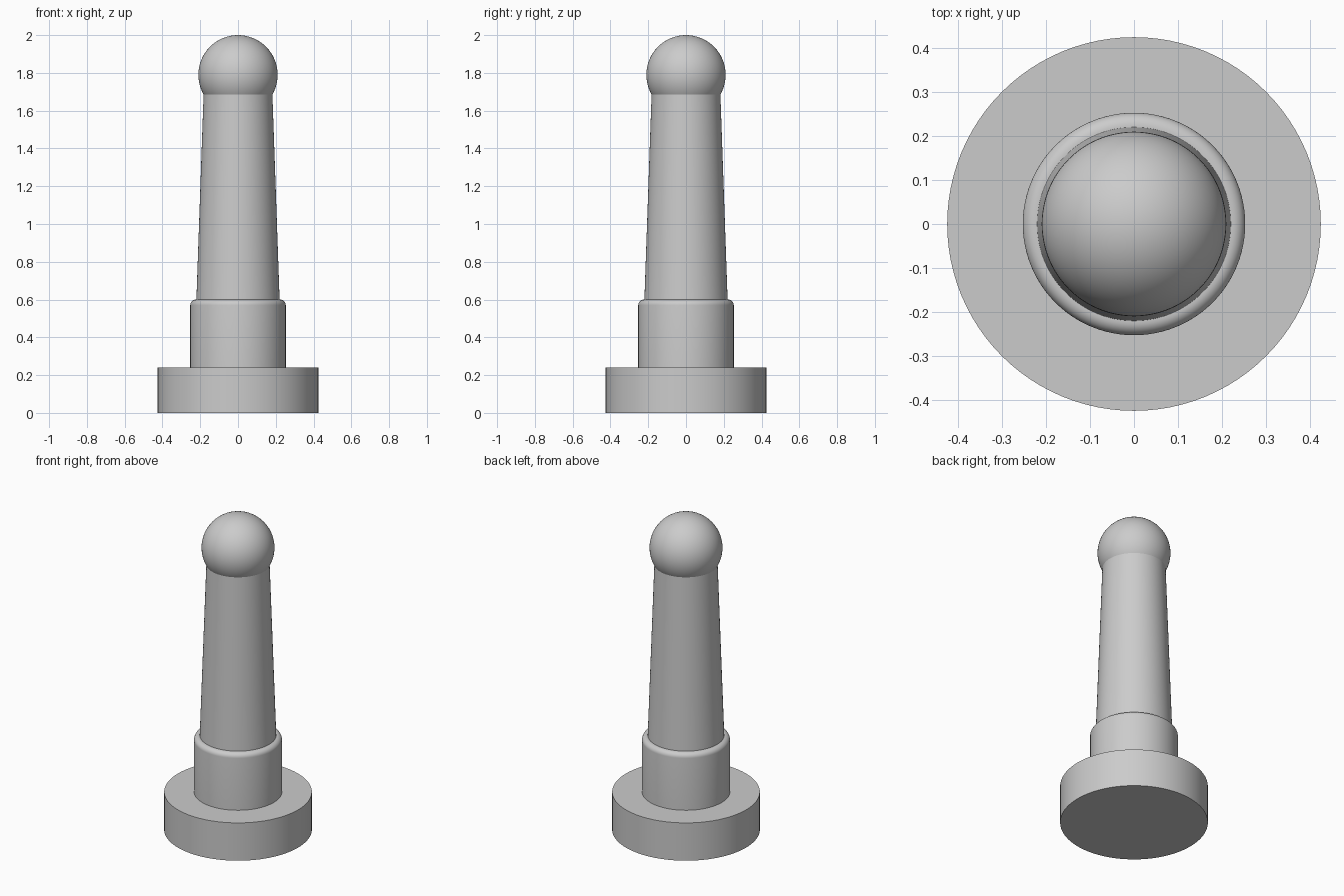
import bpy
import bmesh
import math

cube = bpy.data.objects.get("Cube")
if cube:
    bpy.data.objects.remove(cube, do_unlink=True)

grey = bpy.data.materials.new("plain grey")
grey.use_nodes = True
grey.diffuse_color = (0.6, 0.6, 0.6, 1)
grey.node_tree.nodes["Principled BSDF"].inputs["Base Color"].default_value = (0.6, 0.6, 0.6, 1)


def arc(cx, cz, radius, start, end, steps):
    """Profile points along a circular arc, angles in degrees."""
    angles = [math.radians(start + (end - start) * i / steps) for i in range(steps + 1)]
    return [(cx + radius * math.cos(a), cz + radius * math.sin(a)) for a in angles]


def lathe(name, profile, sides=96):
    """Spin a (radius, height) profile around the z axis."""
    bm = bmesh.new()
    verts = [bm.verts.new((r, 0, z)) for r, z in profile]
    edges = [bm.edges.new(pair) for pair in zip(verts, verts[1:])]
    bmesh.ops.spin(bm, geom=verts + edges, cent=(0, 0, 0), axis=(0, 0, 1),
                   angle=math.tau, steps=sides, use_duplicate=False)
    bmesh.ops.remove_doubles(bm, verts=bm.verts, dist=0.0001)
    bmesh.ops.recalc_face_normals(bm, faces=bm.faces)
    mesh = bpy.data.meshes.new(name)
    bm.to_mesh(mesh)
    bm.free()
    mesh.materials.append(grey)
    obj = bpy.data.objects.new(name, mesh)
    bpy.context.collection.objects.link(obj)
    bpy.ops.object.select_all(action="DESELECT")
    obj.select_set(True)
    bpy.context.view_layer.objects.active = obj
    bpy.ops.object.shade_smooth_by_angle(angle=math.radians(35))


# Wide foot disc
lathe("base", [(0, 0), (0.425, 0), (0.425, 0.24), (0, 0.24)])

# Collar with a rounded top rim
lathe("collar", [(0, 0.23), (0.253, 0.23)] + arc(0.223, 0.57, 0.03, 0, 90, 8) + [(0, 0.6)])

# Tapered shaft
lathe("shaft", [(0, 0.58), (0.221, 0.58), (0.182, 1.69), (0, 1.69)])

# Ball on top
lathe("ball", arc(0, 1.79, 0.21, -90, 90, 32))
